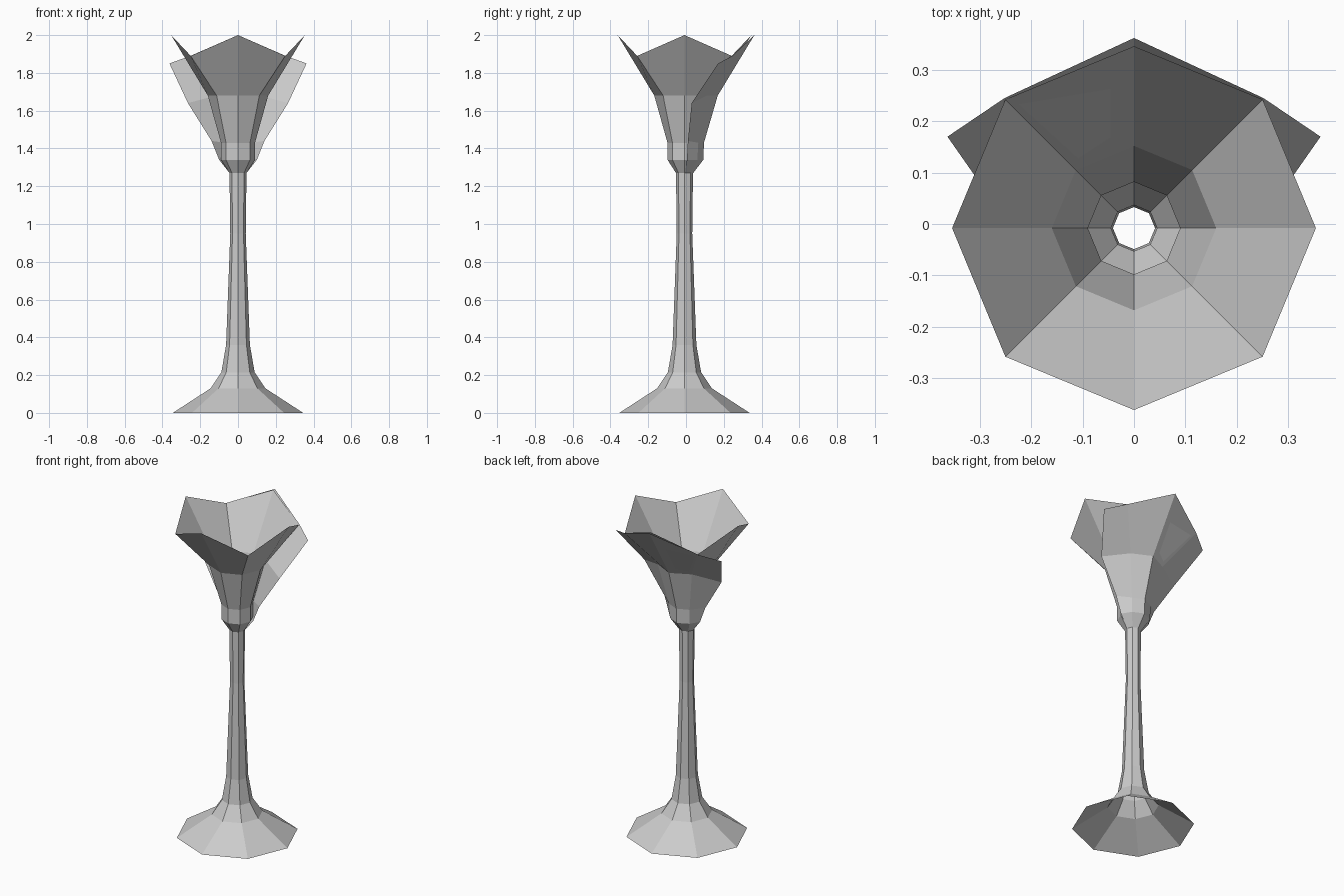
import bpy, bmesh, math

if "Cube" in bpy.data.objects:
    bpy.data.objects.remove(bpy.data.objects["Cube"])

AXIS_Y = -0.008
SIDES = 8


def finish(name, bm):
    bmesh.ops.recalc_face_normals(bm, faces=bm.faces)
    mesh = bpy.data.meshes.new(name)
    bm.to_mesh(mesh)
    bm.free()
    obj = bpy.data.objects.new(name, mesh)
    bpy.context.collection.objects.link(obj)
    return obj


def skin(bm, rows, closed):
    """Quads between successive rows of points."""
    grid = [[bm.verts.new(p) for p in row] for row in rows]
    n = len(rows[0])
    for low, high in zip(grid, grid[1:]):
        for i in range(n if closed else n - 1):
            j = (i + 1) % n
            bm.faces.new((low[i], low[j], high[j], high[i]))


def ring(r, z, z_odd=None):
    """Octagon; odd corners may sit at another height."""
    pts = []
    for i in range(SIDES):
        a = math.tau * i / SIDES
        h = z_odd if z_odd is not None and i % 2 else z
        pts.append((r * math.cos(a), AXIS_Y + r * math.sin(a), h))
    return pts


def lathe(name, rings):
    bm = bmesh.new()
    skin(bm, rings, True)
    return finish(name, bm)


# Hollow flared foot and slender stem, open at both ends
lathe("foot_and_stem", [ring(r, z) for r, z in (
    (0.345, 0), (0.145, 0.13), (0.088, 0.215), (0.063, 0.36),
    (0.041, 0.95), (0.045, 1.27))])

# Flower cup with a zigzag rim
lathe("cup", [ring(0.045, 1.27), ring(0.09, 1.34), ring(0.09, 1.43),
              ring(0.16, 1.68), ring(0.354, 2.0, 1.89)])

# Outer back petal: centre, diagonal and wing-tip points of each row, mirrored
half_rows = [
    [(0, 0.038, 1.27), (0.032, 0.025, 1.27), (0.045, -0.005, 1.27)],
    [(0, 0.092, 1.34), (0.066, 0.060, 1.34), (0.10, 0.005, 1.34)],
    [(0, 0.095, 1.43), (0.070, 0.065, 1.43), (0.14, 0.01, 1.44)],
    [(0, 0.168, 1.68), (0.117, 0.110, 1.68), (0.265, 0.03, 1.64)],
    [(0, 0.362, 2.0), (0.252, 0.245, 1.89), (0.363, 0.17, 1.85)],
]
bm = bmesh.new()
skin(bm, [[(-x, y, z) for x, y, z in reversed(row[1:])] + row
          for row in half_rows], False)
finish("back_petal", bm)
